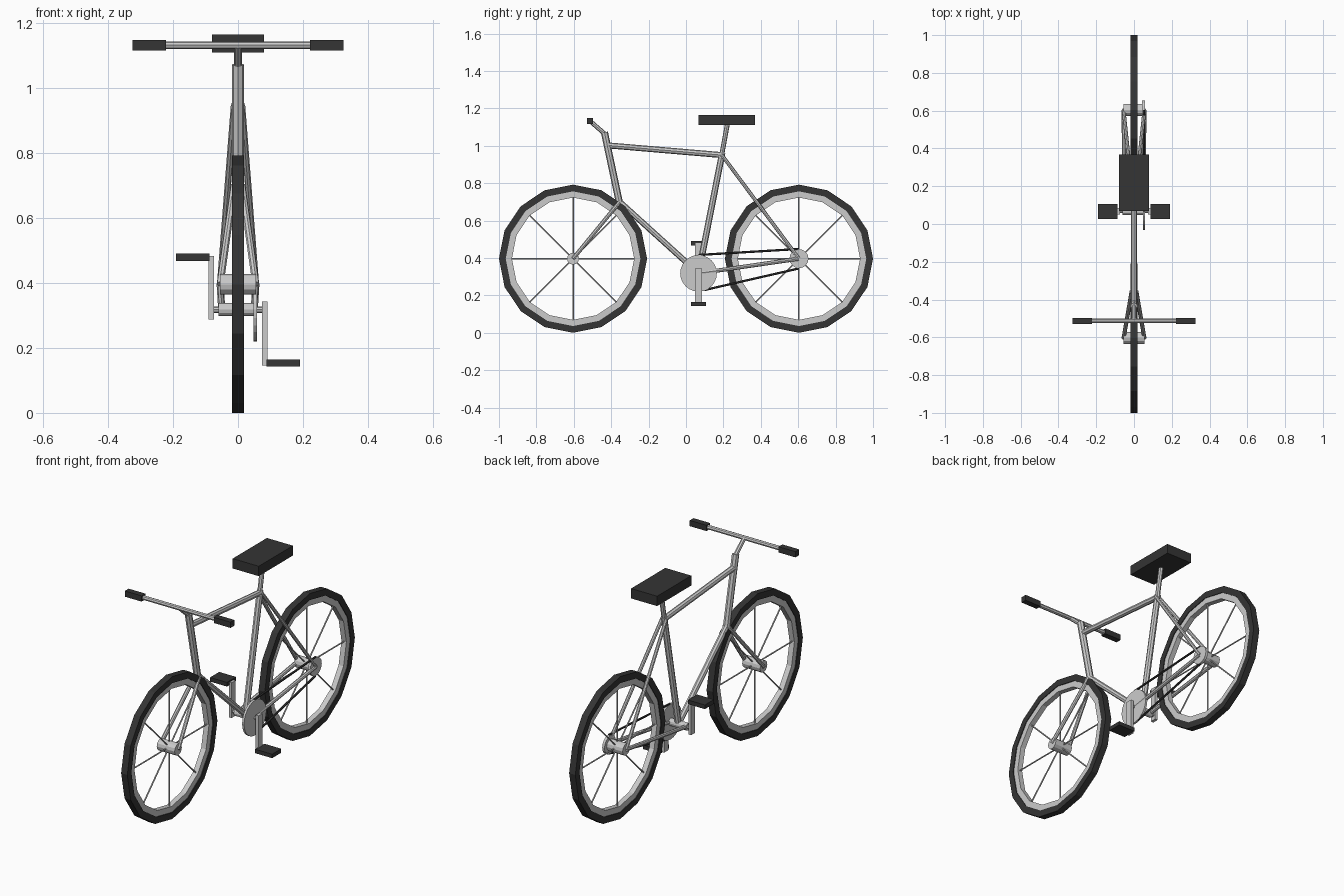
import bpy, bmesh
from math import sin, cos, pi
from mathutils import Vector

if "Cube" in bpy.data.objects:
    bpy.data.objects.remove(bpy.data.objects["Cube"])

R = 0.396                      # wheel radius, also axle height
AXLE_Y = 0.604
BB = Vector((0, 0.067, 0.318))  # crank centre

black = bpy.data.materials.new("black_rubber")
black.diffuse_color = (0.035, 0.035, 0.035, 1)
black.use_nodes = True
black.node_tree.nodes["Principled BSDF"].inputs["Base Color"].default_value = black.diffuse_color


def finish(name, bm, mat=None):
    bmesh.ops.recalc_face_normals(bm, faces=bm.faces)
    mesh = bpy.data.meshes.new(name)
    bm.to_mesh(mesh)
    bm.free()
    ob = bpy.data.objects.new(name, mesh)
    bpy.context.collection.objects.link(ob)
    if mat:
        mesh.materials.append(mat)
    return ob


def add_tube(bm, a, b, r, sides=8):
    a, b = Vector(a), Vector(b)
    d = b - a
    new = bmesh.ops.create_cone(bm, cap_ends=True, segments=sides,
                                radius1=r, radius2=r, depth=d.length)["verts"]
    rot = d.to_track_quat('Z', 'Y')
    for v in new:
        v.co = rot @ v.co + (a + b) / 2


def tube(name, a, b, r, sides=8, mat=None):
    bm = bmesh.new()
    add_tube(bm, a, b, r, sides)
    return finish(name, bm, mat)


def box(name, lo, hi, mat=None):
    lo, hi = Vector(lo), Vector(hi)
    bm = bmesh.new()
    for v in bmesh.ops.create_cube(bm, size=1)["verts"]:
        v.co = (lo + hi) / 2 + v.co * (hi - lo)
    return finish(name, bm, mat)


def ring(name, y, r_in, r_out, half, mat=None, n=16):
    bm = bmesh.new()
    section = [(-half, r_in), (-half, r_out), (half, r_out), (half, r_in)]
    loops = [[bm.verts.new((x, y + r * cos(2 * pi * i / n), R + r * sin(2 * pi * i / n)))
              for x, r in section] for i in range(n)]
    for i in range(n):
        p, q = loops[i], loops[(i + 1) % n]
        for j in range(4):
            k = (j + 1) % 4
            bm.faces.new((p[j], p[k], q[k], q[j]))
    return finish(name, bm, mat)


# Wheels: tyre, rim, hub and eight spokes
for label, y in (("front", -AXLE_Y), ("rear", AXLE_Y)):
    ring(label + "_tyre", y, 0.36, R, 0.019, black)
    ring(label + "_rim", y, 0.327, 0.362, 0.015)
    tube(label + "_hub", (-0.055, y, R), (0.055, y, R), 0.032, 12)
    bm = bmesh.new()
    for i in range(8):
        t = i * pi / 4
        add_tube(bm, (0, y, R), (0, y + 0.335 * cos(t), R + 0.335 * sin(t)), 0.004, 6)
    finish(label + "_spokes", bm)

# Frame tubes
head_top, head_low = (0, -0.436, 1.072), (0, -0.355, 0.69)
seat_joint = (0, 0.192, 0.95)
tube("head_tube", head_top, head_low, 0.019)
tube("top_tube", (0, -0.42, 1.002), seat_joint, 0.016)
tube("down_tube", (0, -0.355, 0.70), BB, 0.016)
tube("seat_tube", (0, 0.194, 0.962), BB, 0.017)
tube("bottom_bracket", BB - Vector((0.06, 0, 0)), BB + Vector((0.055, 0, 0)), 0.02, 12)
tube("crank_axle", BB - Vector((0.08, 0, 0)), BB + Vector((0.08, 0, 0)), 0.01)

# Paired fork blades and stays
for side, s in (("right", 1), ("left", -1)):
    tube(side + "_fork_blade", (s * 0.012, -0.355, 0.70), (s * 0.055, -AXLE_Y, R), 0.011)
    tube(side + "_seat_stay", (s * 0.012, 0.192, 0.95), (s * 0.055, AXLE_Y, R), 0.01)
    tube(side + "_chain_stay", (s * 0.05, BB.y, BB.z), (s * 0.055, AXLE_Y, R), 0.011)

# Handlebar, stem and grips
tube("stem", (0, -0.436, 1.065), (0, -0.513, 1.132), 0.012)
tube("handlebar", (-0.325, -0.513, 1.132), (0.325, -0.513, 1.132), 0.012)
for side, s in (("right", 1), ("left", -1)):
    box(side + "_grip", (min(s * 0.222, s * 0.325), -0.53, 1.116),
        (max(s * 0.222, s * 0.325), -0.497, 1.148), black)

# Seat
tube("seat_post", (0, 0.19, 0.945), (0, 0.222, 1.12), 0.013)
box("seat", (-0.08, 0.068, 1.11), (0.08, 0.368, 1.165), black)

# Drivetrain
tube("chainring", (0.047, BB.y, BB.z), (0.059, BB.y, BB.z), 0.098, 24)
tube("rear_sprocket", (0.043, AXLE_Y, R), (0.057, AXLE_Y, R), 0.051, 16)
tube("upper_chain", (0.053, BB.y, BB.z + 0.098), (0.053, AXLE_Y, R + 0.052), 0.006, 6, black)
tube("lower_chain", (0.053, BB.y + 0.03, BB.z - 0.09), (0.053, AXLE_Y, R - 0.052), 0.006, 6, black)

# Cranks and pedals
y0, y1 = BB.y - 0.018, BB.y + 0.018
p0, p1 = BB.y - 0.04, BB.y + 0.04
box("right_crank", (0.074, y0, 0.146), (0.091, y1, 0.343))
box("left_crank", (-0.091, y0, 0.287), (-0.074, y1, 0.483))
box("right_pedal", (0.087, p0, 0.143), (0.191, p1, 0.165), black)
box("left_pedal", (-0.191, p0, 0.467), (-0.087, p1, 0.49), black)
